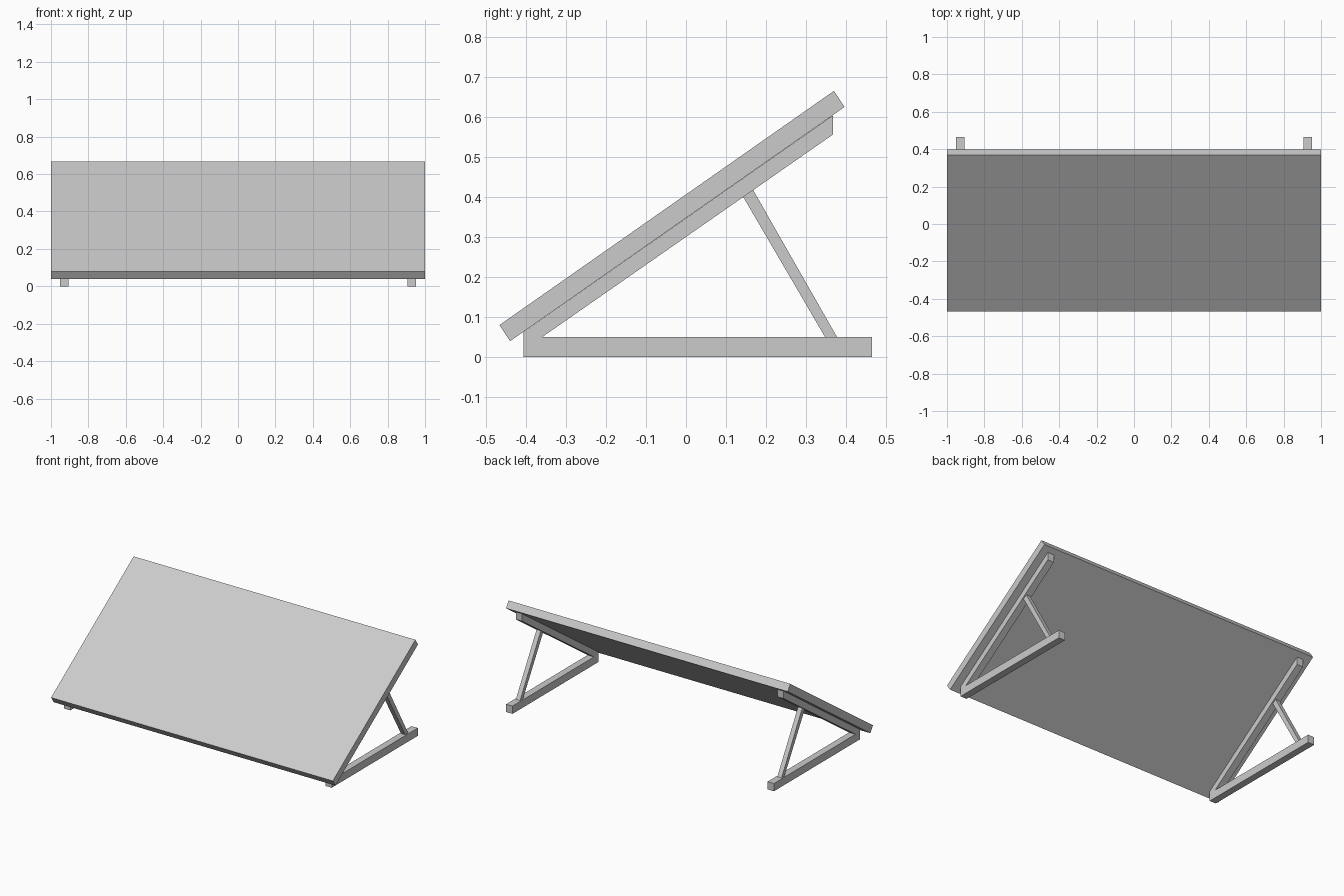
import bpy
import bmesh

cube = bpy.data.objects.get("Cube")
if cube:
    bpy.data.objects.remove(cube, do_unlink=True)

# Single plain grey finish
grey = bpy.data.materials.new("light_grey")
grey.use_nodes = True
colour = (0.6, 0.6, 0.6, 1)
grey.diffuse_color = colour
grey.node_tree.nodes["Principled BSDF"].inputs["Base Color"].default_value = colour


def extrude_profile(name, profile, x_centre, width):
    """Solid bar from a side profile of (y, z) points, extruded along x."""
    bm = bmesh.new()
    verts = [bm.verts.new((x_centre - width / 2, y, z)) for y, z in profile]
    face = bm.faces.new(verts)
    moved = bmesh.ops.extrude_face_region(bm, geom=[face])["geom"]
    bmesh.ops.translate(bm, vec=(width, 0, 0),
                        verts=[v for v in moved if isinstance(v, bmesh.types.BMVert)])
    bmesh.ops.recalc_face_normals(bm, faces=bm.faces)
    mesh = bpy.data.meshes.new(name)
    bm.to_mesh(mesh)
    bm.free()
    mesh.materials.append(grey)
    obj = bpy.data.objects.new(name, mesh)
    bpy.context.collection.objects.link(obj)
    return obj


# Tilted panel
panel = [(-0.467, 0.08), (0.37, 0.666), (0.397, 0.626), (-0.44, 0.04)]
extrude_profile("panel", panel, 0, 2)

# Side frame: floor bar and sloping rail joined at the front
frame = [(-0.407, 0), (0.466, 0), (0.466, 0.05), (-0.36, 0.05),
         (0.368, 0.557), (0.368, 0.605), (-0.407, 0.063)]
# Rear strut between floor bar and rail
strut = [(0.348, 0.05), (0.378, 0.05), (0.168, 0.418), (0.143, 0.401)]

for side, sign in (("left", 1), ("right", -1)):
    extrude_profile(side + "_frame", frame, sign * 0.928, 0.045)
    extrude_profile(side + "_strut", strut, sign * 0.928, 0.03)
